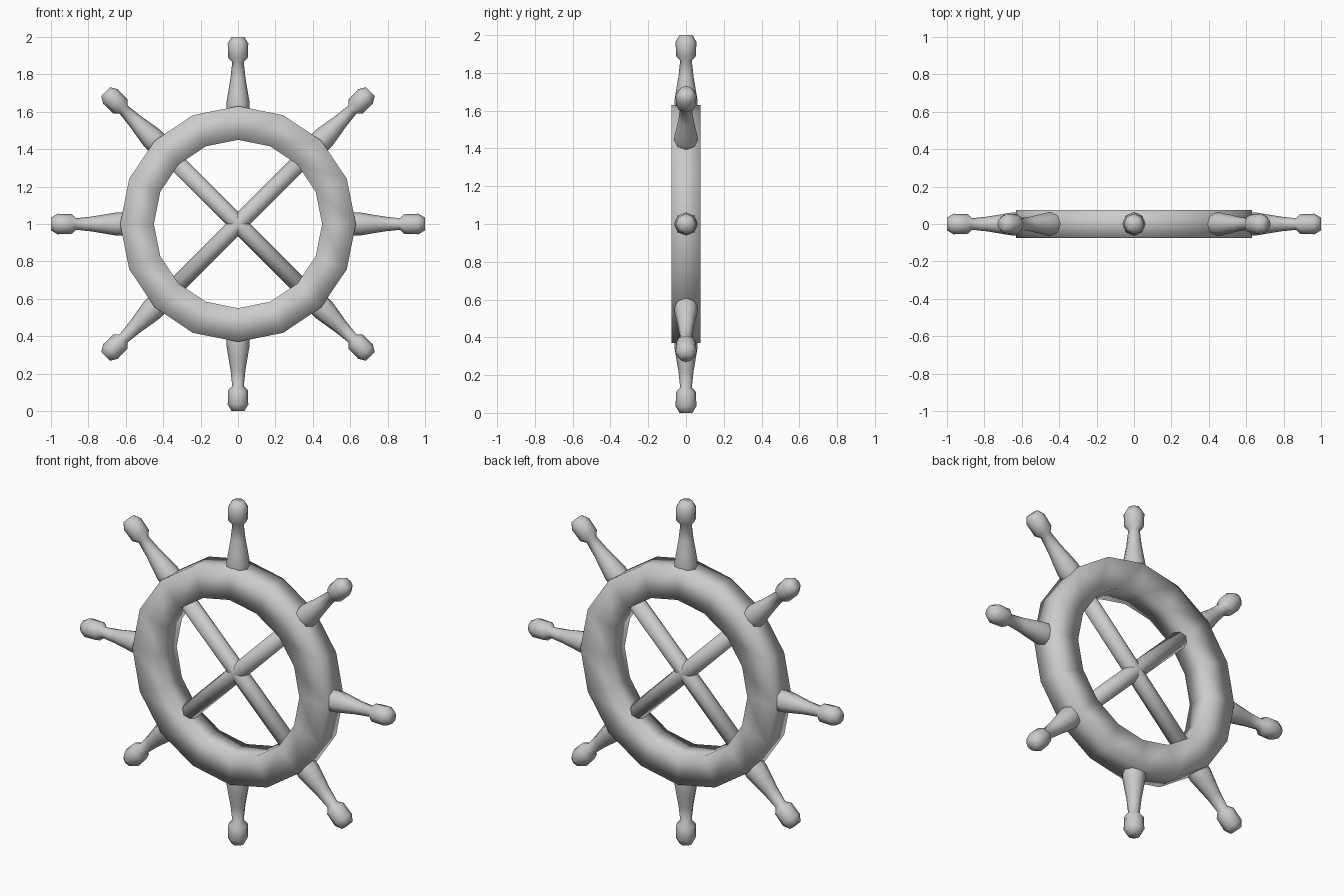
import bpy, bmesh, math
from mathutils import Matrix, Vector

if "Cube" in bpy.data.objects:
    bpy.data.objects.remove(bpy.data.objects["Cube"])

CENTRE = Vector((0, 0, 1))


def finish(bm, name):
    bmesh.ops.recalc_face_normals(bm, faces=bm.faces)
    for f in bm.faces:
        f.smooth = True
    me = bpy.data.meshes.new(name)
    bm.to_mesh(me)
    bm.free()
    ob = bpy.data.objects.new(name, me)
    bpy.context.collection.objects.link(ob)
    return ob


def turned(name, profile, sides=8):
    """Turn a (radius, height) profile about z, with capped ends."""
    bm = bmesh.new()
    rings = []
    for r, h in profile:
        rings.append([bm.verts.new((r * math.cos(math.tau * i / sides),
                                    r * math.sin(math.tau * i / sides), h))
                      for i in range(sides)])
    for a, b in zip(rings, rings[1:]):
        for i in range(sides):
            j = (i + 1) % sides
            bm.faces.new((a[i], a[j], b[j], b[i]))
    bm.faces.new(rings[0][::-1])
    bm.faces.new(rings[-1])
    return finish(bm, name)


def place(ob, angle):
    ob.matrix_world = Matrix.Translation(CENTRE) @ Matrix.Rotation(angle, 4, 'Y')


# Rim: 16-sided ring with a four-cornered section, smooth shaded
bm = bmesh.new()
section = [(0.63, -0.076), (0.63, 0.076), (0.45, 0.076), (0.45, -0.076)]
rings = []
for i in range(16):
    a = math.tau * i / 16
    rings.append([bm.verts.new((r * math.sin(a), y, r * math.cos(a)))
                  for r, y in section])
for i in range(16):
    a, b = rings[i], rings[(i + 1) % 16]
    for k in range(4):
        m = (k + 1) % 4
        bm.faces.new((a[k], a[m], b[m], b[k]))
place(finish(bm, "rim"), 0)

# Two crossing spokes on the diagonals
for n, angle in enumerate((math.pi / 4, -math.pi / 4)):
    place(turned(f"spoke_{n + 1}", [(0.047, -0.54), (0.047, 0.54)]), angle)

# Eight turned handles around the rim
handle = [(0.05, 0.55), (0.062, 0.61), (0.062, 0.65), (0.052, 0.71),
          (0.040, 0.78), (0.031, 0.865), (0.053, 0.89), (0.055, 0.965),
          (0.034, 1.0)]
for n in range(8):
    place(turned(f"handle_{n + 1}", handle), n * math.pi / 4)
